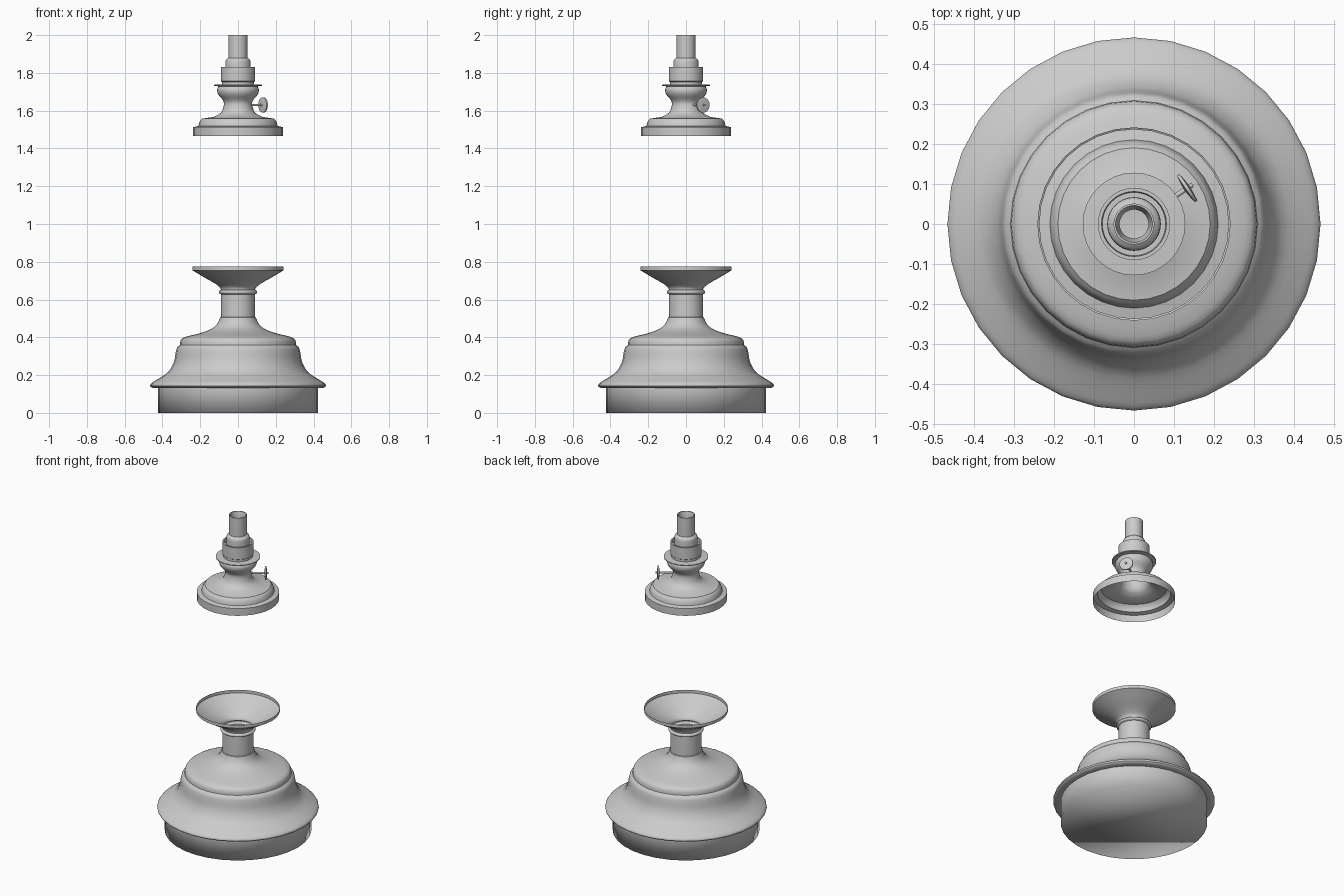
import bpy, bmesh
from math import sin, cos, pi, radians
from mathutils import Vector, Matrix

SEG = 32


def catmull(pts, n=3):
    """Smooth curve through the points; two points stay a straight line."""
    if len(pts) < 3:
        return [Vector(p) for p in pts]
    v = [Vector(p) for p in pts]
    v = [2 * v[0] - v[1]] + v + [2 * v[-1] - v[-2]]
    out = []
    for i in range(1, len(v) - 2):
        a, b, c, d = v[i - 1:i + 3]
        for k in range(n):
            t = k / n
            out.append(0.5 * (2 * b + (c - a) * t + (2 * a - 5 * b + 4 * c - d) * t * t
                              + (3 * b - a - 3 * c + d) * t ** 3))
    out.append(v[-2])
    return out


def lathe(name, runs, seg=SEG, cap_bottom=False, cap_top=False, angle=35, matrix=None):
    """Revolve a profile of (radius, z) runs around z; corners between runs stay sharp."""
    prof = []
    for run in runs:
        for p in catmull(run):
            if not prof or (p - prof[-1]).length > 1e-5:
                prof.append(p)
    bm = bmesh.new()
    rings = [[bm.verts.new((r * cos(2 * pi * i / seg), r * sin(2 * pi * i / seg), z))
              for i in range(seg)] for r, z in prof]
    for lo, hi in zip(rings, rings[1:]):
        for i in range(seg):
            j = (i + 1) % seg
            bm.faces.new((lo[i], lo[j], hi[j], hi[i]))
    if cap_bottom:
        bm.faces.new(rings[0][::-1])
    if cap_top:
        bm.faces.new(rings[-1])
    if matrix:
        bm.transform(matrix)
    me = bpy.data.meshes.new(name)
    bm.to_mesh(me)
    bm.free()
    ob = bpy.data.objects.new(name, me)
    bpy.context.collection.objects.link(ob)
    bpy.ops.object.select_all(action='DESELECT')
    ob.select_set(True)
    bpy.context.view_layer.objects.active = ob
    bpy.ops.object.shade_smooth_by_angle(angle=radians(angle))
    return ob


# Drum under the foot, closed below
lathe("base_drum", [[(0.423, 0), (0.423, 0.135)]], cap_bottom=True, angle=180)

# Bell-shaped foot, column and funnel
lathe("foot", [
    [(0.42, 0.133), (0.452, 0.133)],
    [(0.452, 0.133), (0.465, 0.142), (0.458, 0.158), (0.42, 0.182), (0.37, 0.217),
     (0.34, 0.268), (0.33, 0.32), (0.323, 0.345), (0.308, 0.36)],
    [(0.308, 0.36), (0.303, 0.385), (0.28, 0.402), (0.2, 0.422), (0.14, 0.445),
     (0.11, 0.472), (0.095, 0.505)],
])
lathe("column", [
    [(0.095, 0.505), (0.09, 0.507)],
    [(0.09, 0.507), (0.09, 0.628)],
    [(0.09, 0.628), (0.1, 0.634), (0.1, 0.644), (0.09, 0.65)],
])
lathe("funnel", [
    [(0.09, 0.65), (0.098, 0.667), (0.13, 0.69), (0.185, 0.721), (0.241, 0.755)],
    [(0.241, 0.755), (0.241, 0.775)],
])

# Stepped cap, hollow from below
lathe("cap", [
    [(0.237, 1.467), (0.237, 1.513)],
    [(0.237, 1.513), (0.21, 1.519)],
    [(0.21, 1.519), (0.203, 1.542), (0.19, 1.558)],
    [(0.19, 1.558), (0.128, 1.567)],
    [(0.128, 1.567), (0.09, 1.59), (0.075, 1.63), (0.08, 1.655), (0.104, 1.685),
     (0.111, 1.71), (0.104, 1.729)],
    [(0.104, 1.729), (0.128, 1.732)],
    [(0.128, 1.732), (0.128, 1.737)],
    [(0.128, 1.737), (0.085, 1.739)],
])

# Gallery with an open groove at its top
lathe("gallery", [
    [(0.085, 1.737), (0.085, 1.752)],
    [(0.085, 1.752), (0.09, 1.756)],
    [(0.09, 1.756), (0.09, 1.83)],
    [(0.09, 1.83), (0.081, 1.83)],
    [(0.081, 1.83), (0.079, 1.805)],
    [(0.079, 1.805), (0.067, 1.805)],
])

# Burner collar and wick tube
lathe("wick_tube", [
    [(0.067, 1.805), (0.067, 1.85)],
    [(0.067, 1.85), (0.064, 1.868), (0.051, 1.88)],
    [(0.051, 1.88), (0.051, 2.0)],
    [(0.051, 2.0), (0.046, 2.0)],
    [(0.046, 2.0), (0.036, 1.96)],
    [(0.036, 1.96), (0.036, 1.75)],
])

# Adjusting wheel on a thin stem
turn = (Matrix.Translation((0, 0, 1.63)) @ Matrix.Rotation(radians(34), 4, 'Z')
        @ Matrix.Rotation(radians(90), 4, 'Y'))
lathe("knob_stem", [[(0.006, 0.06), (0.006, 0.176)]], 12, True, True, matrix=turn)
lathe("knob_wheel", [
    [(0.012, 0.152), (0.04, 0.156)],
    [(0.04, 0.156), (0.04, 0.164)],
    [(0.04, 0.164), (0.012, 0.167)],
], 24, True, True, matrix=turn)
